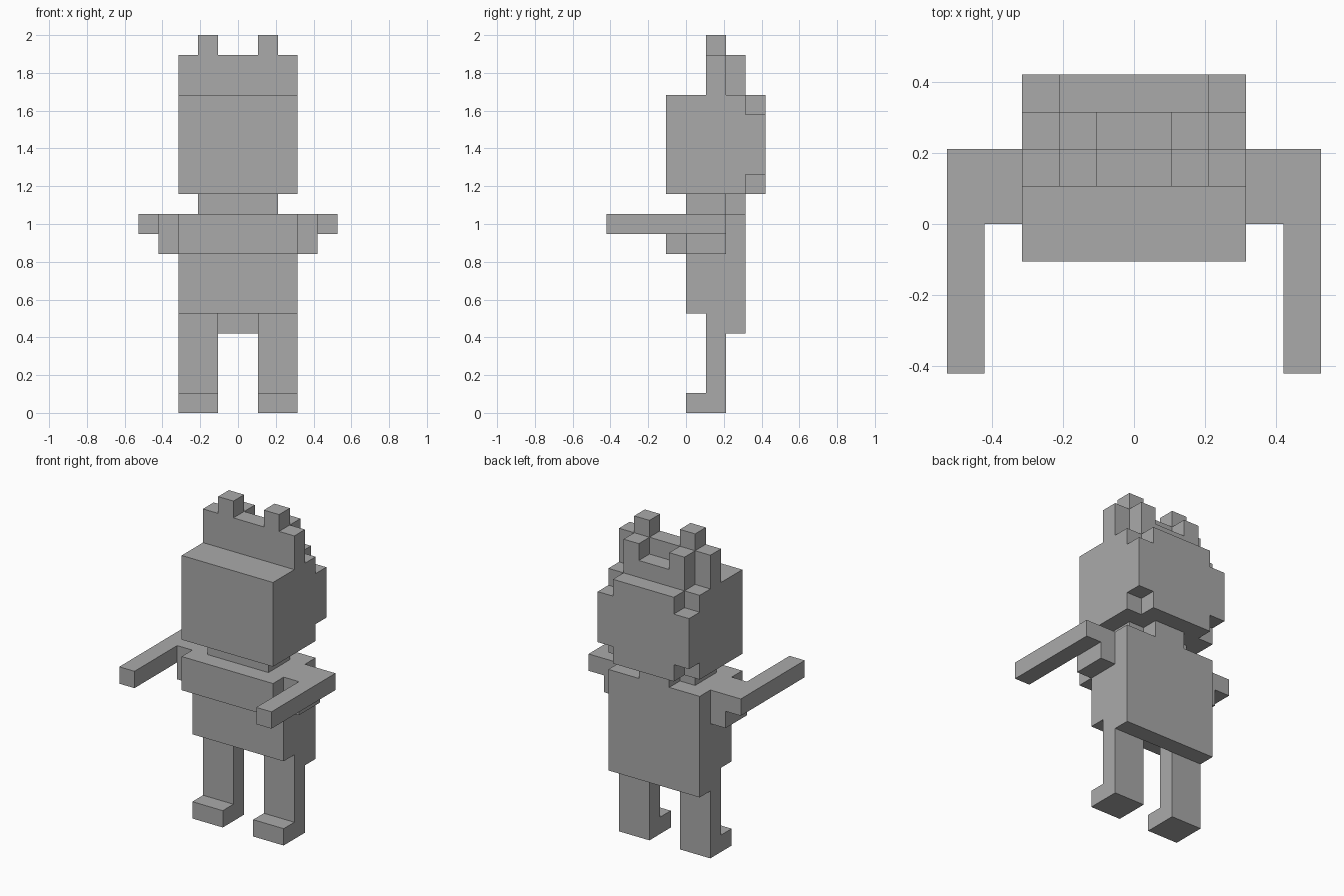
import bpy
import bmesh

U = 2 / 19  # edge of one block

cube = bpy.data.objects.get("Cube")
if cube:
    bpy.data.objects.remove(cube, do_unlink=True)

grey = bpy.data.materials.new("plain_grey")
grey.use_nodes = True
colour = (0.4, 0.4, 0.4, 1)
grey.diffuse_color = colour
grey.node_tree.nodes["Principled BSDF"].inputs["Base Color"].default_value = colour


def prism(name, axis, lo, hi, profile, mirror=False):
    """Extrude a block-unit profile along an axis; the profile uses the other two axes in order."""
    bm = bmesh.new()
    verts = []
    for pair in profile:
        co = list(pair)
        co.insert("xyz".index(axis), lo)
        verts.append(bm.verts.new([c * U for c in co]))
    face = bm.faces.new(verts)
    ext = bmesh.ops.extrude_face_region(bm, geom=[face])
    shift = [0, 0, 0]
    shift["xyz".index(axis)] = (hi - lo) * U
    moved = [g for g in ext["geom"] if isinstance(g, bmesh.types.BMVert)]
    bmesh.ops.translate(bm, vec=shift, verts=moved)
    bmesh.ops.recalc_face_normals(bm, faces=bm.faces)
    mesh = bpy.data.meshes.new(name)
    bm.to_mesh(mesh)
    bm.free()
    mesh.materials.append(grey)
    obj = bpy.data.objects.new(name, mesh)
    bpy.context.collection.objects.link(obj)
    if mirror:
        obj.modifiers.new("Mirror", "MIRROR").use_axis[0] = True
    return obj


def both_sides(half):
    """Complete a profile that is symmetric about x."""
    return half + [(-a, b) for a, b in reversed(half)]


def rect(a0, a1, b0, b1):
    return [(a0, b0), (a1, b0), (a1, b1), (a0, b1)]


# Legs with feet pointing forward
prism("legs", "x", 1, 3, [(0, 0), (2, 0), (2, 5), (1, 5), (1, 1), (0, 1)], mirror=True)

# Torso with raised chest and a longer back
prism("torso", "x", -3, 3,
      [(3, 4), (3, 10), (-1, 10), (-1, 8), (0, 8), (0, 5), (2, 5), (2, 4)])

# Shoulders and outstretched arms
prism("shoulders", "z", 8, 9, rect(3, 4, 0, 2), mirror=True)
prism("arms", "z", 9, 10, [(3, 0), (4, 0), (4, -4), (5, -4), (5, 2), (3, 2)], mirror=True)

# Neck
prism("neck", "z", 10, 11, both_sides([(2, 0), (2, 2), (1, 2), (1, 3)]))

# Head, with a notched plate at the back
prism("head", "y", -1, 3, rect(-3, 3, 11, 16))
prism("head_back", "y", 3, 4,
      both_sides([(2, 11), (2, 12), (3, 12), (3, 15), (2, 15), (2, 16)]))

# Crest on top of the head: front wall with two tips, lower wall behind
prism("crest_front", "y", 1, 2,
      both_sides([(3, 16), (3, 18), (2, 18), (2, 19), (1, 19), (1, 18)]))
prism("crest_back", "y", 2, 3,
      both_sides([(2, 16), (2, 18), (1, 18), (1, 17)]))
